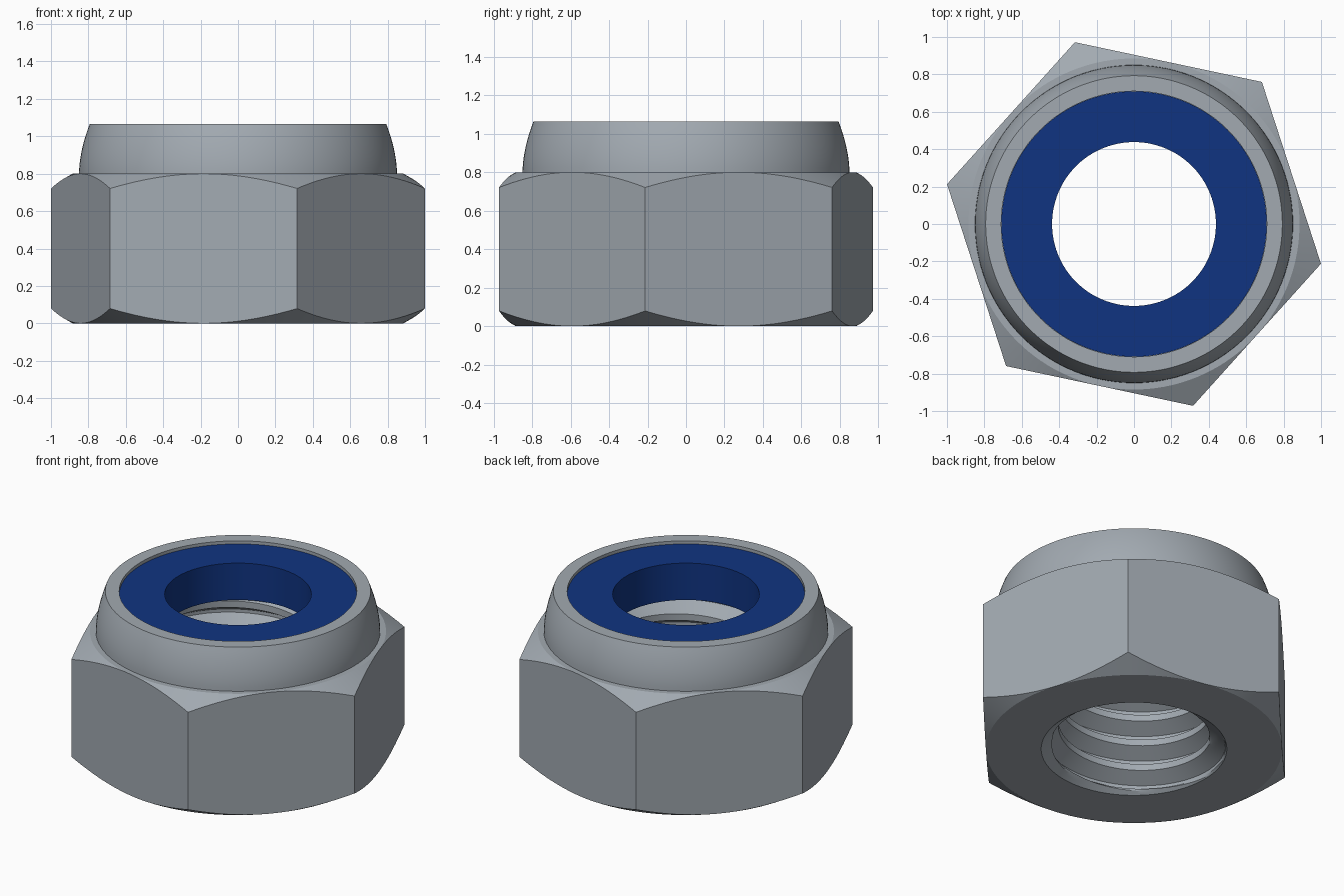
import bpy, bmesh, math

if "Cube" in bpy.data.objects:
    bpy.data.objects.remove(bpy.data.objects["Cube"])

SEG = 144                      # samples round the nut, 24 per flat
TURN = math.radians(-12)       # angle of the first hexagon corner
CORNER = 1.022
FLAT = CORNER * math.cos(math.pi / 6)
H = 0.80                       # height of the hexagon
TOP = 1.065                    # height of the collar
PITCH, MINOR, MAJOR = 0.17, 0.452, 0.545


def material(name, colour):
    m = bpy.data.materials.new(name)
    m.diffuse_color = (*colour, 1)
    m.use_nodes = True
    m.node_tree.nodes["Principled BSDF"].inputs["Base Color"].default_value = m.diffuse_color
    return m


def hex_radius(a):
    return FLAT / math.cos((a - TURN) % (math.pi / 3) - math.pi / 6)


def chamfer(a):
    return (hex_radius(a) - FLAT) * math.tan(math.pi / 6)


def thread_radius(a, z):
    # flat crest, sloped flank, flat root, sloped flank along one pitch
    t = ((z - PITCH * (a - TURN) / math.tau) / PITCH * 16 + 1e-6) % 16
    if t < 4:
        k = 0
    elif t < 9:
        k = (t - 4) / 5
    elif t < 11:
        k = 1
    else:
        k = (16 - t) / 5
    return max(MINOR + (MAJOR - MINOR) * k, 0.555 - 1.3 * z)


def lathe(name, rows, mat, closed=False):
    """Loft rows; each row maps an angle to (radius, height)."""
    bm = bmesh.new()
    rings = []
    for row in rows:
        ring = []
        for i in range(SEG + 1):
            a = TURN + math.tau * i / SEG
            r, z = row(a)
            ring.append(bm.verts.new((r * math.cos(a), r * math.sin(a), z)))
        rings.append(ring)
    pairs = list(zip(rings, rings[1:]))
    if closed:
        pairs.append((rings[-1], rings[0]))
    for low, high in pairs:
        for i in range(SEG):
            bm.faces.new((low[i], low[i + 1], high[i + 1], high[i]))
    bmesh.ops.remove_doubles(bm, verts=bm.verts, dist=1e-4)
    bmesh.ops.recalc_face_normals(bm, faces=bm.faces)
    mesh = bpy.data.meshes.new(name)
    bm.to_mesh(mesh)
    bm.free()
    mesh.materials.append(mat)
    ob = bpy.data.objects.new(name, mesh)
    bpy.context.collection.objects.link(ob)
    bpy.ops.object.select_all(action='DESELECT')
    ob.select_set(True)
    bpy.context.view_layer.objects.active = ob
    bpy.ops.object.shade_smooth_by_angle(angle=math.radians(20))
    return ob


def circle(r, z):
    return lambda a: (r, z)


def thread_row(v):
    def row(a):
        z = min(max(v + PITCH * (a - TURN) / math.tau, 0), H)
        return thread_radius(a, z), z
    return row


steel = material("steel grey", (0.36, 0.40, 0.44))
blue = material("insert blue", (0.005, 0.034, 0.22))

# Hexagon with conical chamfers at both ends
rows = [circle(0.555, 0), circle(FLAT, 0),
        lambda a: (hex_radius(a), chamfer(a)),
        lambda a: (hex_radius(a), H - chamfer(a)),
        circle(FLAT, H)]
# Rolled collar, curving inward to the lip, then the insert pocket
for i in range(11):
    t = i / 10
    rows.append(circle(0.85 - 0.057 * t ** 1.8, H + (TOP - H) * t))
rows += [circle(0.71, TOP), circle(0.71, H)]
# Helical thread from the pocket floor down to the lower mouth
steps = math.ceil((H + PITCH) / PITCH * 16) + 1
rows += [thread_row(-PITCH + PITCH * k / 16) for k in range(steps, -1, -1)]
lathe("nut_body", rows, steel, closed=True)

# Locking ring held inside the collar
lathe("locking_insert",
      [circle(0.438, H + 0.002), circle(0.709, H + 0.002),
       circle(0.709, TOP - 0.02), circle(0.438, TOP - 0.02)],
      blue, closed=True)
